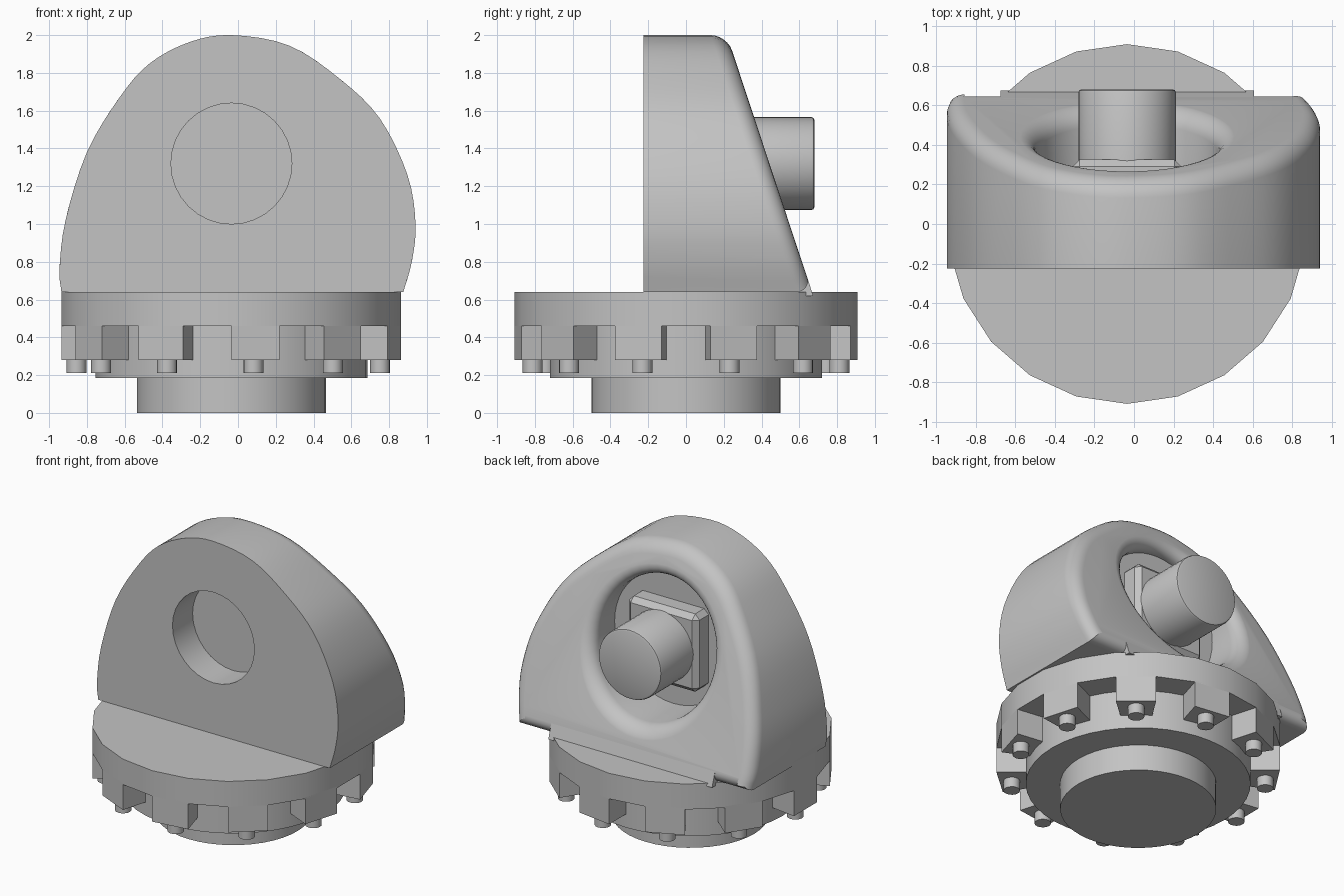
import bpy, bmesh
from math import sin, cos, pi, tau, radians
from mathutils import Vector

old = bpy.data.objects.get("Cube")
if old:
    bpy.data.objects.remove(old, do_unlink=True)

CX = -0.035          # axis of the base and of the bore
CZ = 1.32            # height of the bore axis
TEETH = 11
R_DISC, R_CORE = 0.908, 0.72

grey = bpy.data.materials.new("matte_grey")
grey.use_nodes = True
grey.diffuse_color = (0.55, 0.55, 0.55, 1)
grey.node_tree.nodes["Principled BSDF"].inputs["Base Color"].default_value = (0.55, 0.55, 0.55, 1)


def slope(z):
    """Depth of the leaning back face at height z."""
    return 0.667 - 0.331 * (z - 0.64)


def loft(name, loops, bevel=0, segments=1, bevel_last_only=True):
    """Skin equal-length loops, cap both ends, optionally bevel the last cap."""
    bm = bmesh.new()
    rows = [[bm.verts.new(p) for p in loop] for loop in loops]
    n = len(rows[0])
    for a, b in zip(rows, rows[1:]):
        for i in range(n):
            j = (i + 1) % n
            bm.faces.new((a[i], a[j], b[j], b[i]))
    bm.faces.new(rows[0])
    cap = bm.faces.new(rows[-1])
    bmesh.ops.recalc_face_normals(bm, faces=bm.faces)
    if bevel:
        edges = cap.edges if bevel_last_only else bm.edges
        bmesh.ops.bevel(bm, geom=list(edges), offset=bevel, segments=segments,
                        profile=0.5, affect='EDGES')
    mesh = bpy.data.meshes.new(name)
    bm.to_mesh(mesh)
    bm.free()
    mesh.materials.append(grey)
    obj = bpy.data.objects.new(name, mesh)
    bpy.context.collection.objects.link(obj)
    return obj


def smooth(obj, angle=32):
    bpy.ops.object.select_all(action='DESELECT')
    obj.select_set(True)
    bpy.context.view_layer.objects.active = obj
    bpy.ops.object.shade_smooth_by_angle(angle=radians(angle))


def ring_z(r, z, n, x=CX, y=0, start=0):
    return [(x + r * cos(start + tau * i / n), y + r * sin(start + tau * i / n), z)
            for i in range(n)]


def ring_y(r, depth, n=48):
    """Circle about the bore axis; depth gives y from the height."""
    pts = [(CX + r * cos(tau * i / n), CZ + r * sin(tau * i / n)) for i in range(n)]
    return [(x, depth(z), z) for x, z in pts]


def upright(name, r, z0, z1, n, **kw):
    smooth(loft(name, [ring_z(r, z0, n, **kw), ring_z(r, z1, n, **kw)]))


def cut(obj, cutter):
    cutter.hide_render = True
    mod = obj.modifiers.new("cut", 'BOOLEAN')
    mod.operation, mod.solver, mod.object = 'DIFFERENCE', 'EXACT', cutter
    bpy.ops.object.select_all(action='DESELECT')
    obj.select_set(True)
    bpy.context.view_layer.objects.active = obj
    bpy.ops.object.modifier_apply(modifier=mod.name)
    bpy.data.objects.remove(cutter, do_unlink=True)


# Round base: foot, core and rim disc
half = pi / TEETH / 2
upright("base_foot", 0.5, 0, 0.2, 44)
upright("base_core", R_CORE, 0.185, 0.5, 44)
upright("base_disc", R_DISC, 0.46, 0.64, 2 * TEETH, start=half)

# Teeth under the rim, each with a bolt
for k in range(TEETH):
    a = pi + tau * k / TEETH
    plan = [(r, a + s * half) for r, s in ((0.66, -1), (R_DISC, -1), (R_DISC, 1), (0.66, 1))]
    loft(f"rim_tooth_{k + 1}", [[(CX + r * cos(t), r * sin(t), z) for r, t in plan]
                                for z in (0.28, 0.47)])
    upright(f"rim_bolt_{k + 1}", 0.053, 0.21, 0.3, 16,
            x=CX + 0.82 * cos(a), y=0.82 * sin(a))

# Arched housing: outline drawn through a smooth spline
outline = [(-0.935, 0.64), (-0.945, 0.76), (-0.913, 1.02), (-0.80, 1.38), (-0.627, 1.67),
           (-0.468, 1.85), (-0.257, 1.963), (-0.035, 2.0), (0.27, 1.945), (0.537, 1.77),
           (0.75, 1.56), (0.897, 1.26), (0.94, 1.0), (0.92, 0.8), (0.875, 0.64)]
pts = [Vector(p) for p in outline]
pts = [2 * pts[0] - pts[1]] + pts + [2 * pts[-1] - pts[-2]]
arch = []
for p0, p1, p2, p3 in zip(pts, pts[1:], pts[2:], pts[3:]):
    for t in (0, 0.25, 0.5, 0.75):
        arch.append(0.5 * (2 * p1 + (p2 - p0) * t + (2 * p0 - 5 * p1 + 4 * p2 - p3) * t * t
                           + (3 * p1 - p0 - 3 * p2 + p3) * t ** 3))
arch.append(pts[-2])
housing = loft("housing", [[(p.x, -0.225, p.y) for p in arch],
                           [(p.x, slope(p.y), p.y) for p in arch]], bevel=0.085, segments=6)

# Rear bore with a rounded lip that follows the leaning face
bore, lip, steps = 0.46, 0.09, 7
loops = [ring_y(bore, lambda z: 0.19)]
for i in range(steps + 1):
    t = pi / 2 * i / steps
    loops.append(ring_y(bore + lip * (1 - cos(t)),
                        lambda z, d=lip * (1 - sin(t)): slope(z) - d + 0.001))
loops.append(ring_y(bore + lip + 0.002, lambda z: slope(z) + 0.2))
cut(housing, loft("bore_cutter", loops))

# Shallow round pocket in the front
cut(housing, loft("pocket_cutter", [ring_y(0.32, lambda z: -0.4, 32),
                                    ring_y(0.32, lambda z: 0.0, 32)]))
smooth(housing)

# Wedge carrying the back face down onto the disc
loft("housing_toe", [[(CX + s * 0.64, 0.4, 0.62), (CX + s * 0.64, slope(0.62), 0.62),
                      (CX + s * 0.64, slope(0.76), 0.76)] for s in (-1, 1)])

# Square collar and round plunger in the bore
h = 0.275
square = [(-h, -h), (h, -h), (h, h), (-h, h)]
loft("collar", [[(CX + x, y, CZ + z) for x, z in square] for y in (0.15, 0.325)],
     bevel=0.035, bevel_last_only=False)
plunger = loft("plunger", [ring_y(0.246, lambda z: 0.2, 40), ring_y(0.246, lambda z: 0.68, 40)],
               bevel=0.016, segments=2)
smooth(plunger)
